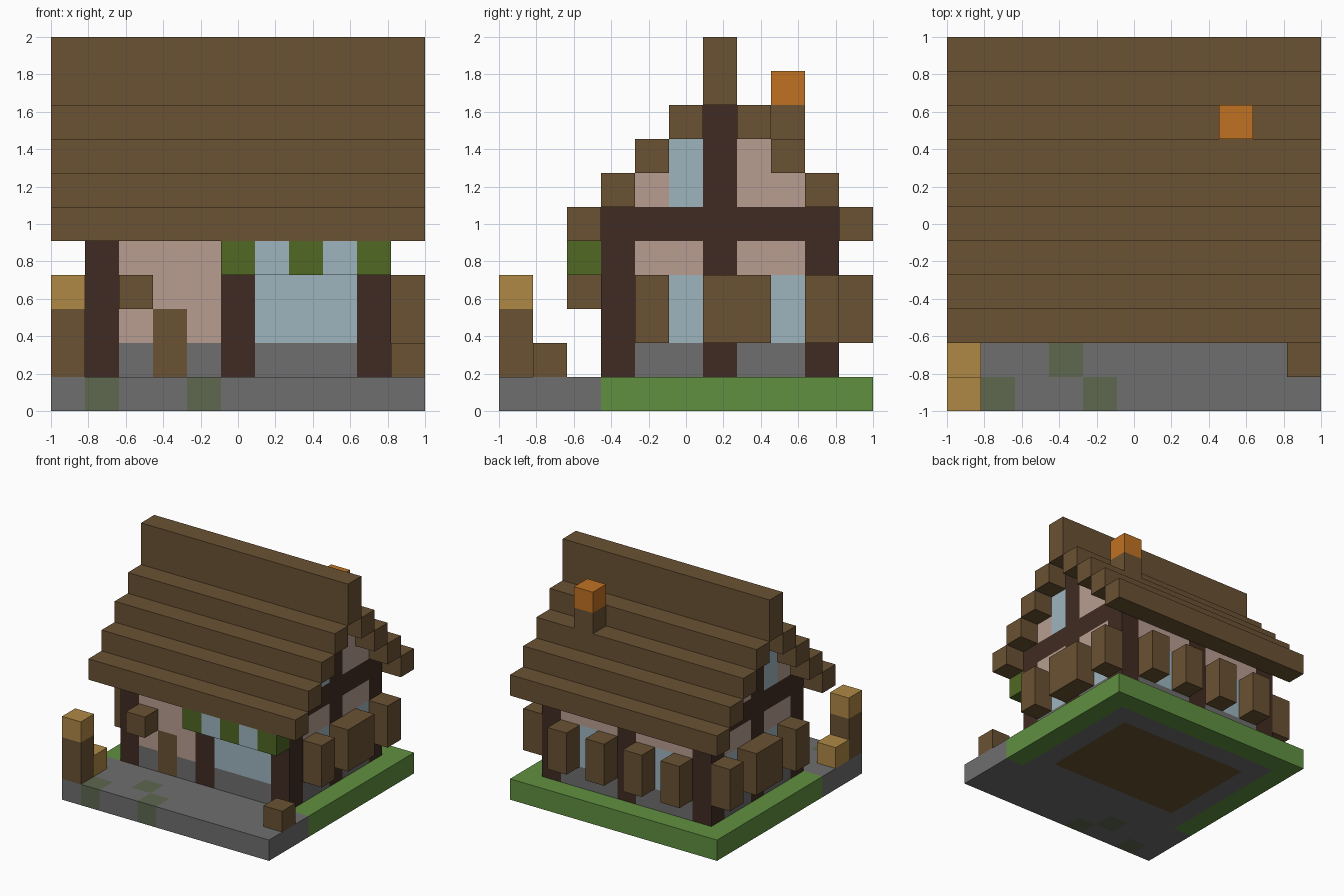
import bpy, bmesh
from mathutils import Matrix, Vector

old = bpy.data.objects.get("Cube")
if old:
    bpy.data.objects.remove(old, do_unlink=True)

U = 2 / 11  # edge of one building block


def material(name, r, g, b):
    lin = [(c / 255 / 12.92) if c < 11 else ((c / 255 + 0.055) / 1.055) ** 2.4 for c in (r, g, b)]
    m = bpy.data.materials.new(name)
    m.use_nodes = True
    m.diffuse_color = (*lin, 1)
    m.node_tree.nodes["Principled BSDF"].inputs["Base Color"].default_value = (*lin, 1)
    return m


WOOD = material("brown wood", 106, 82, 51)
TIMBER = material("dark timber", 64, 43, 34)
PLASTER = material("pink plaster", 184, 158, 145)
GLASS = material("pale blue glass", 158, 181, 191)
STONE = material("grey stone", 110, 110, 110)
MOSS = material("mossy stone", 94, 104, 80)
GRASS = material("grass green", 96, 144, 64)
LEAF = material("awning green", 80, 104, 34)
FIRE = material("orange fire", 192, 114, 34)
STRAW = material("straw", 175, 136, 69)


def add_object(name, bm, *mats):
    bmesh.ops.recalc_face_normals(bm, faces=bm.faces)
    mesh = bpy.data.meshes.new(name)
    bm.to_mesh(mesh)
    bm.free()
    for m in mats:
        mesh.materials.append(m)
    ob = bpy.data.objects.new(name, mesh)
    bpy.context.collection.objects.link(ob)
    return ob


def box_mesh(xs, ys, zs):
    """Box from ranges counted in blocks, starting at the front right corner."""
    bm = bmesh.new()
    bmesh.ops.create_cube(bm, size=1)
    size = Vector([(b - a) * U for a, b in (xs, ys, zs)])
    mid = Vector([(a + b) / 2 * U for a, b in (xs, ys, zs)]) - Vector((1, 1, 0))
    bm.transform(Matrix.Translation(mid) @ Matrix.Diagonal((*size, 1)))
    return bm


def block(name, mat, xs, ys, zs):
    # a single number means one block wide
    spans = [(s, s + 1) if isinstance(s, int) else s for s in (xs, ys, zs)]
    return add_object(name, box_mesh(*spans), mat)


# Paved yard with mossy slabs
bm = box_mesh((0, 11), (0, 3), (0, 1))
for axis, count in ((0, 11), (1, 3)):
    for i in range(1, count):
        normal, point = Vector((0, 0, 0)), Vector((0, 0, 0))
        normal[axis], point[axis] = 1, -1 + i * U
        bmesh.ops.bisect_plane(bm, geom=bm.verts[:] + bm.edges[:] + bm.faces[:],
                               plane_co=point, plane_no=normal)
bm.normal_update()
for f in bm.faces:
    c = f.calc_center_median() - f.normal * 0.01
    cell = (int((c.x + 1) / U), int((c.y + 1) / U))
    f.material_index = int(cell in {(1, 0), (4, 0), (3, 1)})
add_object("paved_yard", bm, STONE, MOSS)

# Lawn around the house
block("lawn_right", GRASS, 0, (3, 11), 0)
block("lawn_left", GRASS, 10, (3, 11), 0)
block("lawn_back", GRASS, (1, 10), 10, 0)

# Foundation with a brown floor inset from below
bm = box_mesh((1, 10), (3, 10), (0, 1))
bm.normal_update()
bottom = min(bm.faces, key=lambda f: f.calc_center_median().z)
bmesh.ops.inset_region(bm, faces=[bottom], thickness=U, use_even_offset=True)
bottom.material_index = 1
add_object("foundation", bm, STONE, WOOD)

# Front and back timber frame
for side, y in (("front", 3), ("back", 9)):
    for x in (1, 9):
        block(f"{side}_corner_post", TIMBER, x, y, (1, 6))
    block(f"{side}_middle_post", TIMBER, 5, y, (1, 5))
    block(f"{side}_beam", TIMBER, (2, 9), y, 5)
    block(f"{side}_plinth", STONE, (6, 9), y, 1)

# Front wall with door and large window
block("door", WOOD, 3, 3, (1, 3))
block("door_wall_top", PLASTER, 3, 3, (3, 5))
for x in (2, 4):
    block("door_plinth", STONE, x, 3, 1)
    block("door_wall", PLASTER, x, 3, (2, 5))
block("front_window", GLASS, (6, 9), 3, (2, 5))
block("door_sign", WOOD, 2, 2, 3)
for x in range(5, 10):
    block("awning_stripe", LEAF if x % 2 else GLASS, x, 2, 4)

# Back wall with two shuttered windows
block("back_plinth", STONE, (2, 5), 9, 1)
for x in (3, 7):
    block("back_window", GLASS, x, 9, (2, 4))
    block("back_wall_top", PLASTER, x, 9, 4)
    for s in (x - 1, x + 1):
        block("back_wall", PLASTER, s, 9, (2, 5))
        block("back_shutter", WOOD, s, 10, (2, 4))

# Side walls, gables and shutters
for side, x, out in (("right", 1, 0), ("left", 9, 10)):
    block(f"{side}_middle_post", TIMBER, x, 6, (1, 5))
    block(f"{side}_beam", TIMBER, x, (4, 9), 5)
    block(f"{side}_king_post", TIMBER, x, 6, (6, 9))
    for y in (4, 7):
        block(f"{side}_plinth", STONE, x, (y, y + 2), 1)
        block(f"{side}_wall", PLASTER, x, y, (2, 5))
        block(f"{side}_window", GLASS, x, y + 1, (2, 4))
        block(f"{side}_wall_top", PLASTER, x, y + 1, 4)
    block(f"{side}_gable_front", PLASTER, x, 4, 6)
    block(f"{side}_gable_window", GLASS, x, 5, (6, 8))
    block(f"{side}_gable_inner", PLASTER, x, 7, (6, 8))
    block(f"{side}_gable_back", PLASTER, x, 8, 6)
    for ys in (4, (6, 8), 9):
        block(f"{side}_shutter", WOOD, out, ys, (2, 4))

# Stepped roof and ridge
for i in range(4):
    block("roof_step_front", WOOD, (0, 11), 2 + i, 5 + i)
    block("roof_step_back", WOOD, (0, 11), 10 - i, 5 + i)
block("roof_ridge", WOOD, (0, 11), 6, (9, 11))

# Chimney
block("chimney", WOOD, 8, 8, 8)
block("chimney_fire", FIRE, 8, 8, 9)

# Yard props
block("yard_post", WOOD, 0, 0, (1, 3))
block("yard_post_top", STRAW, 0, 0, 3)
block("straw_bale", STRAW, 0, 1, 1)
block("crate", WOOD, 10, 1, 1)
